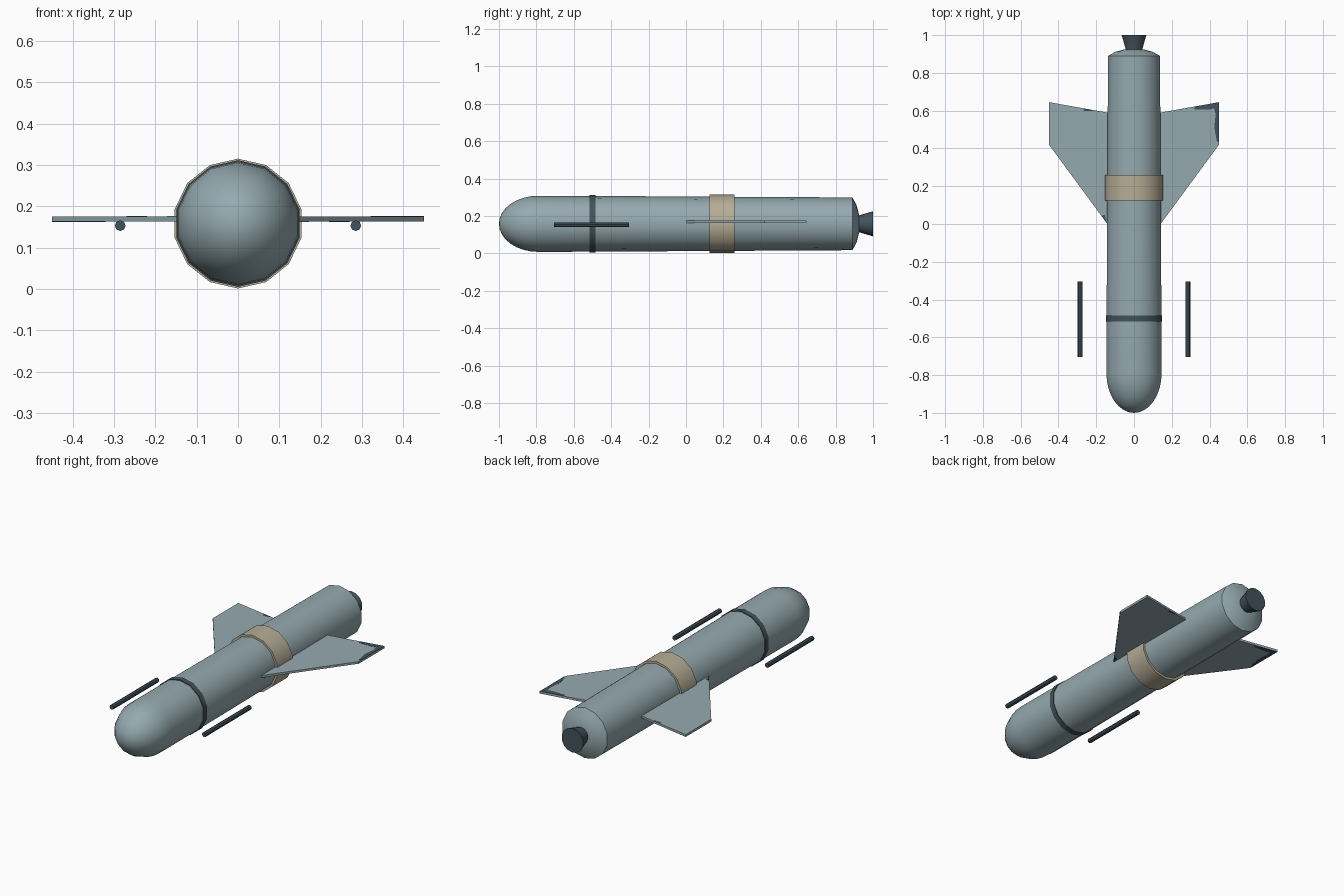
import bpy, bmesh
from math import sin, cos, pi, radians

cube = bpy.data.objects.get("Cube")
if cube:
    bpy.data.objects.remove(cube, do_unlink=True)

AXIS_Z = 0.158


def material(name, rgb):
    m = bpy.data.materials.new(name)
    m.use_nodes = True
    m.diffuse_color = (*rgb, 1)
    m.node_tree.nodes["Principled BSDF"].inputs["Base Color"].default_value = (*rgb, 1)
    return m


GREY = material("blue_grey_paint", (0.30, 0.40, 0.43))
DARK = material("dark_slate", (0.055, 0.085, 0.105))
TAN = material("tan_band", (0.47, 0.42, 0.31))


def finish(name, bm, mat, smooth=True):
    bmesh.ops.recalc_face_normals(bm, faces=bm.faces)
    mesh = bpy.data.meshes.new(name)
    bm.to_mesh(mesh)
    bm.free()
    mesh.materials.append(mat)
    ob = bpy.data.objects.new(name, mesh)
    bpy.context.collection.objects.link(ob)
    if smooth:
        bpy.ops.object.select_all(action='DESELECT')
        ob.select_set(True)
        bpy.context.view_layer.objects.active = ob
        bpy.ops.object.shade_smooth_by_angle(angle=radians(32))
    return ob


def lathe(name, profile, mat, sides=14, x=0, z=AXIS_Z):
    """Turn (y, radius) pairs about a lengthwise axis; zero radius ends in a point."""
    bm = bmesh.new()
    rings = []
    for y, r in profile:
        if r == 0:
            rings.append([bm.verts.new((x, y, z))] * sides)
        else:
            rings.append([bm.verts.new((x + r * sin(2 * pi * i / sides), y,
                                        z + r * cos(2 * pi * i / sides)))
                          for i in range(sides)])
    for a, b in zip(rings, rings[1:]):
        for i in range(sides):
            j = (i + 1) % sides
            bm.faces.new(list(dict.fromkeys((a[i], a[j], b[j], b[i]))))
    for ring, (y, r) in ((rings[0], profile[0]), (rings[-1], profile[-1])):
        if r:
            bm.faces.new(ring)
    return finish(name, bm, mat)


def plate(name, outline, low, high, side, mat):
    """Flat prism; side -1 turns it half round the body axis at wing height."""
    bm = bmesh.new()
    face = bm.faces.new([bm.verts.new((side * x, y, WING_Z + side * low)) for x, y in outline])
    up = bmesh.ops.extrude_face_region(bm, geom=[face])
    verts = [v for v in up["geom"] if isinstance(v, bmesh.types.BMVert)]
    bmesh.ops.translate(bm, verts=verts, vec=(0, 0, side * (high - low)))
    return finish(name, bm, mat, smooth=False)


# Body with round nose, slight taper and shallow tail cap
NOSE = 0.21
nose = [(-1 + NOSE * (1 - cos(t * pi / 16)), 0.15 * sin(t * pi / 16)) for t in range(9)]
lathe("body", nose + [(-0.5, 0.149), (0.89, 0.141), (0.912, 0.10), (0.925, 0.05), (0.925, 0)], GREY)

# Bands around the body
lathe("nose_ring", [(-0.515, 0.145), (-0.515, 0.153), (-0.485, 0.153), (-0.485, 0.145)], DARK)
lathe("wing_band", [(0.125, 0.14), (0.125, 0.157), (0.26, 0.157), (0.26, 0.14)], TAN)

# Exhaust nozzle
lathe("nozzle", [(0.90, 0.045), (0.925, 0.045), (1.0, 0.067)], DARK)

# Wings, worn patches and side rods
WING_Z, HALF = 0.169, 0.006
wing = [(0.13, -0.015), (0.45, 0.42), (0.45, 0.645), (0.13, 0.588)]
tip_patch = [(0.45, 0.43), (0.45, 0.645), (0.32, 0.621), (0.32, 0.606), (0.40, 0.606),
             (0.424, 0.613), (0.432, 0.58), (0.425, 0.51), (0.438, 0.44)]
edge_patch = [(0.22, 0.597), (0.225, 0.604), (0.27, 0.612), (0.265, 0.598)]
root_patch = [(0.145, 0.006), (0.172, 0.042), (0.155, 0.05)]
for label, side in (("left", 1), ("right", -1)):
    plate(label + "_wing", wing, -HALF, HALF, side, GREY)
    plate(label + "_tip_patch", tip_patch, HALF, HALF + 0.001, side, DARK)
    plate(label + "_edge_patch", edge_patch, -HALF, -HALF - 0.001, side, DARK)
    plate(label + "_root_patch", root_patch, -HALF, -HALF - 0.001, side, DARK)
    lathe(label + "_rod", [(-0.705, 0.013), (-0.305, 0.013)], DARK, sides=8,
          x=side * 0.285, z=0.153)
